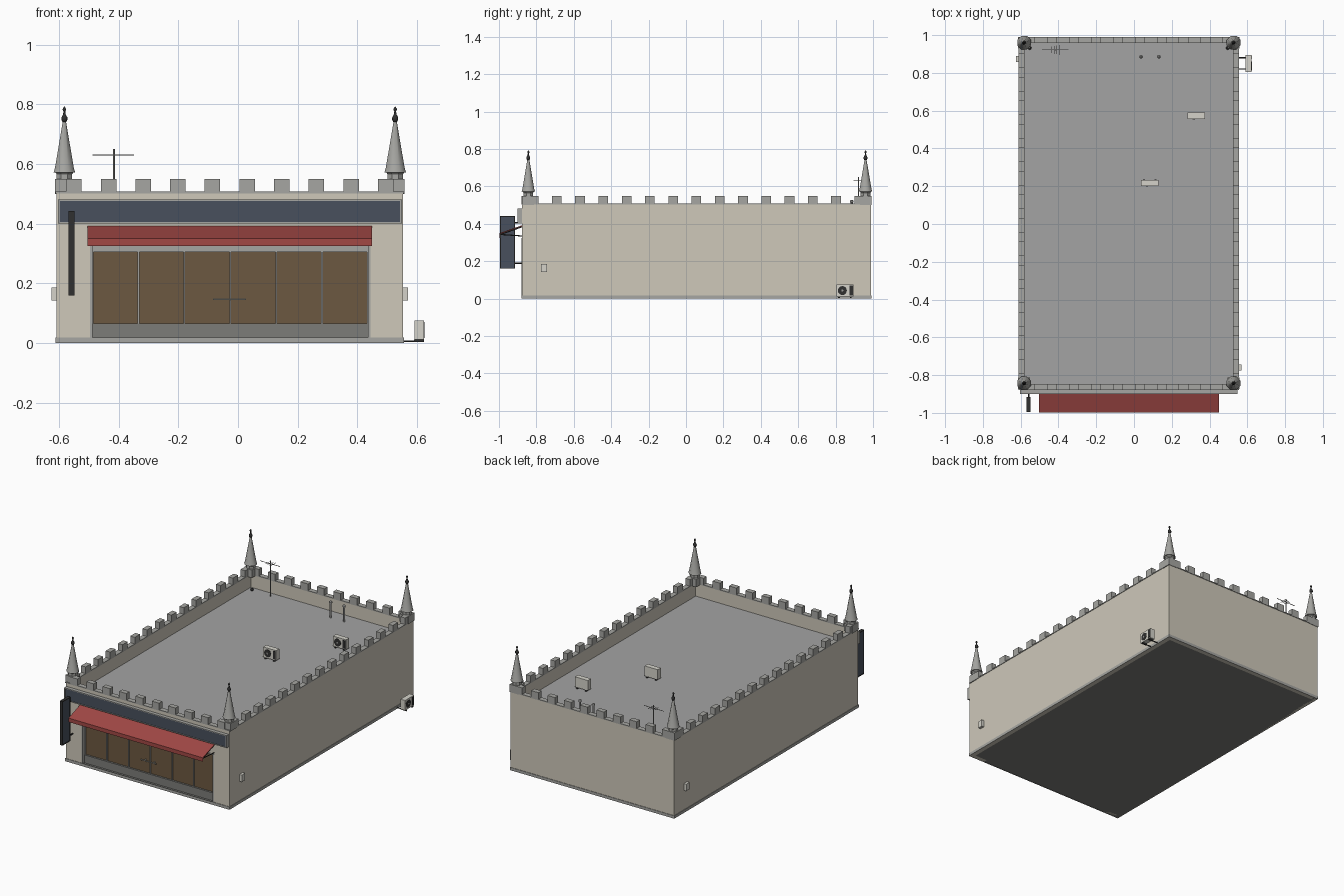
import bpy, bmesh, math
from mathutils import Matrix, Vector

if "Cube" in bpy.data.objects:
    bpy.data.objects.remove(bpy.data.objects["Cube"])

X0, X1, Y0, Y1 = -0.608, 0.553, -0.877, 0.988
CX, CY = (X0 + X1) / 2, (Y0 + Y1) / 2
ROOF, TOP, T = 0.42, 0.507, 0.026


def mat(name, r, g, b):
    m = bpy.data.materials.new(name)
    m.diffuse_color = (r, g, b, 1)
    m.use_nodes = True
    m.node_tree.nodes["Principled BSDF"].inputs["Base Color"].default_value = m.diffuse_color
    return m


WALL = mat("plaster", .62, .58, .49)
STONE = mat("stone", .38, .38, .36)
ROOFM = mat("roofing", .37, .37, .37)
SIGN = mat("slate_blue", .065, .08, .11)
RED = mat("red_canvas", .36, .065, .06)
GLASS = mat("brown_glass", .15, .098, .052)
DARK = mat("dark_metal", .03, .03, .03)
GREY = mat("grey_panel", .2, .2, .19)
LIGHT = mat("light_casing", .66, .65, .59)
METAL = mat("bare_metal", .35, .35, .34)


def finish(name, bm, m, smooth=None):
    bmesh.ops.recalc_face_normals(bm, faces=bm.faces[:])
    me = bpy.data.meshes.new(name)
    bm.to_mesh(me)
    bm.free()
    me.materials.append(m)
    ob = bpy.data.objects.new(name, me)
    bpy.context.collection.objects.link(ob)
    if smooth:
        bpy.ops.object.select_all(action='DESELECT')
        ob.select_set(True)
        bpy.context.view_layer.objects.active = ob
        bpy.ops.object.shade_smooth_by_angle(angle=math.radians(smooth))
    return ob


def boxes(name, m, *ranges, M=Matrix()):
    """One object from boxes given as (x0, x1, y0, y1, z0, z1)."""
    bm = bmesh.new()
    for a, b, c, d, e, f in ranges:
        bmesh.ops.create_cube(bm, size=1, matrix=M @ Matrix.Translation(
            ((a + b) / 2, (c + d) / 2, (e + f) / 2)) @ Matrix.Diagonal((b - a, d - c, f - e, 1)))
    return finish(name, bm, m)


def rods(name, m, r, *ends, sides=8, M=Matrix()):
    """One object from cylinders between pairs of points."""
    bm = bmesh.new()
    for p, q in ends:
        p, q = Vector(p), Vector(q)
        d = q - p
        bmesh.ops.create_cone(bm, cap_ends=True, segments=sides, radius1=r, radius2=r, depth=d.length,
                              matrix=M @ Matrix.Translation((p + q) / 2) @ d.to_track_quat('Z', 'Y').to_matrix().to_4x4())
    return finish(name, bm, m, 50)


def lathe(name, m, x, y, profile, sides, smooth=60):
    bm = bmesh.new()
    rings = [[bm.verts.new((x + r * math.cos(math.tau * (i + .5) / sides),
                            y + r * math.sin(math.tau * (i + .5) / sides), z))
              for i in range(sides)] for r, z in profile]
    for a, b in zip(rings, rings[1:]):
        for i in range(sides):
            j = (i + 1) % sides
            bm.faces.new((a[i], a[j], b[j], b[i]))
    bm.faces.new(rings[0][::-1])
    bm.faces.new(rings[-1])
    return finish(name, bm, m, smooth)


# Building shell with a shop opening in the front
SX0, SX1 = -0.492, 0.44
boxes("side_and_back_walls", WALL, (X0, X0 + T, Y0, Y1, .0, TOP), (X1 - T, X1, Y0, Y1, .0, TOP),
      (X0 + T, X1 - T, Y1 - T, Y1, .0, TOP))
boxes("front_wall", WALL, (X0 + T, SX0, Y0, Y0 + T, .0, TOP), (SX1, X1 - T, Y0, Y0 + T, .0, TOP),
      (SX0, SX1, Y0, Y0 + T, .325, TOP))
boxes("roof_slab", ROOFM, (X0 + T, X1 - T, Y0 + T, Y1 - T, ROOF - .02, ROOF))
boxes("floor_slab", GREY, (X0 + .002, X1 - .002, Y0 + .002, Y1 - .002, 0, .014))
e = .003
boxes("plinth", STONE, (X0 - e, X0, Y0 - e, Y1 + e, 0, .018), (X1, X1 + e, Y0 - e, Y1 + e, 0, .018),
      (X0, X1, Y0 - e, Y0, 0, .018), (X0, X1, Y1, Y1 + e, 0, .018))
boxes("parapet_coping", STONE, (X0 - e, X0 + T + e, Y0 - e, Y1 + e, .502, .508),
      (X1 - T - e, X1 + e, Y0 - e, Y1 + e, .502, .508),
      (X0, X1, Y0 - e, Y0 + T + e, .502, .508), (X0, X1, Y1 - T - e, Y1 + e, .502, .508))

# Battlements
blocks = []
for i in range(10):
    x = X0 + (i + .5) * (X1 - X0) / 10
    for y in (Y0 + T / 2, Y1 - T / 2):
        blocks.append((x - .026, x + .026, y - .016, y + .016, TOP, .55))
for i in range(15):
    y = Y0 + (i + .5) * (Y1 - Y0) / 15
    for x in (X0 + T / 2, X1 - T / 2):
        blocks.append((x - .016, x + .016, y - .026, y + .026, TOP, .55))
boxes("battlements", STONE, *blocks)

# Corner spires with pedestals and finials
for x in (X0 + T, X1 - T):
    for y in (Y0 + .034, Y1 - .028):
        boxes("spire_plinth", STONE, (x - .031, x + .031, y - .031, y + .031, .5, .55))
        lathe("spire_pedestal", STONE, x, y, [(.028, .55), (.028, .566), (.034, .573)], 8, 30)
        lathe("spire_cone", STONE, x, y, [(.039, .572), (.034, .588), (.006, .742)], 8)
        lathe("spire_finial", DARK, x, y, [(.006, .74), (.011, .748), (.011, .756), (.005, .766), (.003, .776),
                                           (.006, .781), (.006, .785), (.001, .793)], 8)

# Recessed shop front
GY = Y0 + .03
boxes("shop_glass", GLASS, (SX0, SX1, GY, GY + .006, .065, .305))
boxes("shop_base_panel", GREY, (SX0, SX1, GY - .012, GY + .008, .014, .065))
boxes("shop_top_rail", STONE, (SX0, SX1, GY - .008, GY + .008, .305, .326))
boxes("opening_trim", STONE, (SX0 - .004, SX0 + .004, Y0 - .002, GY, .018, .325),
      (SX1 - .004, SX1 + .004, Y0 - .002, GY, .018, .325))
step = (SX1 - SX0 - .008) / 6
boxes("mullions", METAL, *[(SX0 + .004 + i * step - .003, SX0 + .004 + i * step + .003, GY - .007, GY, .065, .305)
                           for i in range(7)])
rods("door_handle", LIGHT, .003, ((-.083, GY - .02, .147), (.027, GY - .02, .147)),
     ((-.06, GY - .02, .147), (-.06, GY, .147)), ((.004, GY - .02, .147), (.004, GY, .147)))

# Fascia sign
boxes("fascia_sign", SIGN, (-.597, .543, Y0 - .02, Y0, .406, .476))
boxes("fascia_frame", STONE, (-.603, .549, Y0 - .023, Y0, .476, .481), (-.603, .549, Y0 - .023, Y0, .401, .406),
      (-.603, -.597, Y0 - .023, Y0, .401, .481), (.543, .549, Y0 - .023, Y0, .401, .481))

# Awning sheet, valance and arms
bm = bmesh.new()
prof = [(Y0, .392), (-.998, .35), (-.998, .325), (-.994, .325), (-.994, .346), (Y0, .387)]
ends = [[bm.verts.new((x, y, z)) for y, z in prof] for x in (-.504, .449)]
for i in range(6):
    j = (i + 1) % 6
    bm.faces.new((ends[0][i], ends[0][j], ends[1][j], ends[1][i]))
bm.faces.new(ends[0])
bm.faces.new(ends[1])
finish("awning", bm, RED)
rods("awning_arms", DARK, .003, *[((x, Y0, z), (x, -.992, .343)) for x in (-.499, .444) for z in (.384, .335)])

# Projecting blade sign on brackets
boxes("blade_sign", SIGN, (-.566, -.55, -.99, -.92, .165, .437))
boxes("blade_frame", DARK, (-.568, -.548, -.995, -.99, .16, .442), (-.568, -.548, -.92, -.915, .16, .442),
      (-.568, -.548, -.99, -.92, .437, .442), (-.568, -.548, -.99, -.92, .16, .165))
rods("blade_brackets", DARK, .004, ((-.558, -.918, .405), (-.558, Y0, .405)), ((-.558, -.918, .19), (-.558, Y0, .19)))


# Air conditioners, modelled facing -y then placed
def aircon(x, y, z, turn):
    M = Matrix.Translation((x, y, z)) @ Matrix.Rotation(turn, 4, 'Z')
    boxes("aircon_case", LIGHT, (-.046, .046, -.016, .016, .008, .073), M=M)
    boxes("aircon_grille", DARK, (.024, .042, -.018, -.015, .014, .067), M=M)
    boxes("aircon_feet", DARK, (-.036, -.026, -.017, .017, 0, .009), (.026, .036, -.017, .017, 0, .009), M=M)
    rods("aircon_fan", DARK, .024, ((-.014, -.0175, .04), (-.014, -.015, .04)), sides=20, M=M)
    rods("aircon_fan_hub", METAL, .006, ((-.014, -.019, .04), (-.014, -.015, .04)), sides=12, M=M)


aircon(.33, .573, ROOF, 0)
aircon(.083, .218, ROOF, 0)
aircon(.607, .85, .003, math.pi / 2)
rods("aircon_side_bracket", DARK, .003, ((.55, .82, .006), (.62, .82, .006)), ((.55, .88, .006), (.62, .88, .006)))

# Meter boxes on the side walls
for name, a, b, c, d in (("left_meter_box", X0 - .017, X0, .858, .89), ("right_meter_box", X1, X1 + .017, -.775, -.743)):
    boxes(name, LIGHT, (a, b, c, d, .142, .186))

# Roof vents and drains
for x in (.037, .132):
    lathe("vent_pipe", METAL, x, .886, [(.006, ROOF), (.006, .512), (.01, .514), (.01, .522), (.004, .528)], 10, 40)
for x in (-.553, .497):
    lathe("roof_drain", DARK, x, .932, [(.01, ROOF), (.01, .426), (.004, .432)], 10, 40)

# Aerial: mast, boom and cross elements
AX, AY = -.416, .922
rods("aerial_mast", METAL, .003, ((AX, AY, ROOF), (AX, AY, .65)))
rods("aerial_boom", METAL, .0018, ((-.487, AY, .63), (-.348, AY, .63)))
rods("aerial_elements", METAL, .0015, *[((x, AY - h, .631), (x, AY + h, .631))
                                        for x, h in ((-.435, .018), (-.422, .021), (-.409, .023), (-.396, .026))], sides=6)
